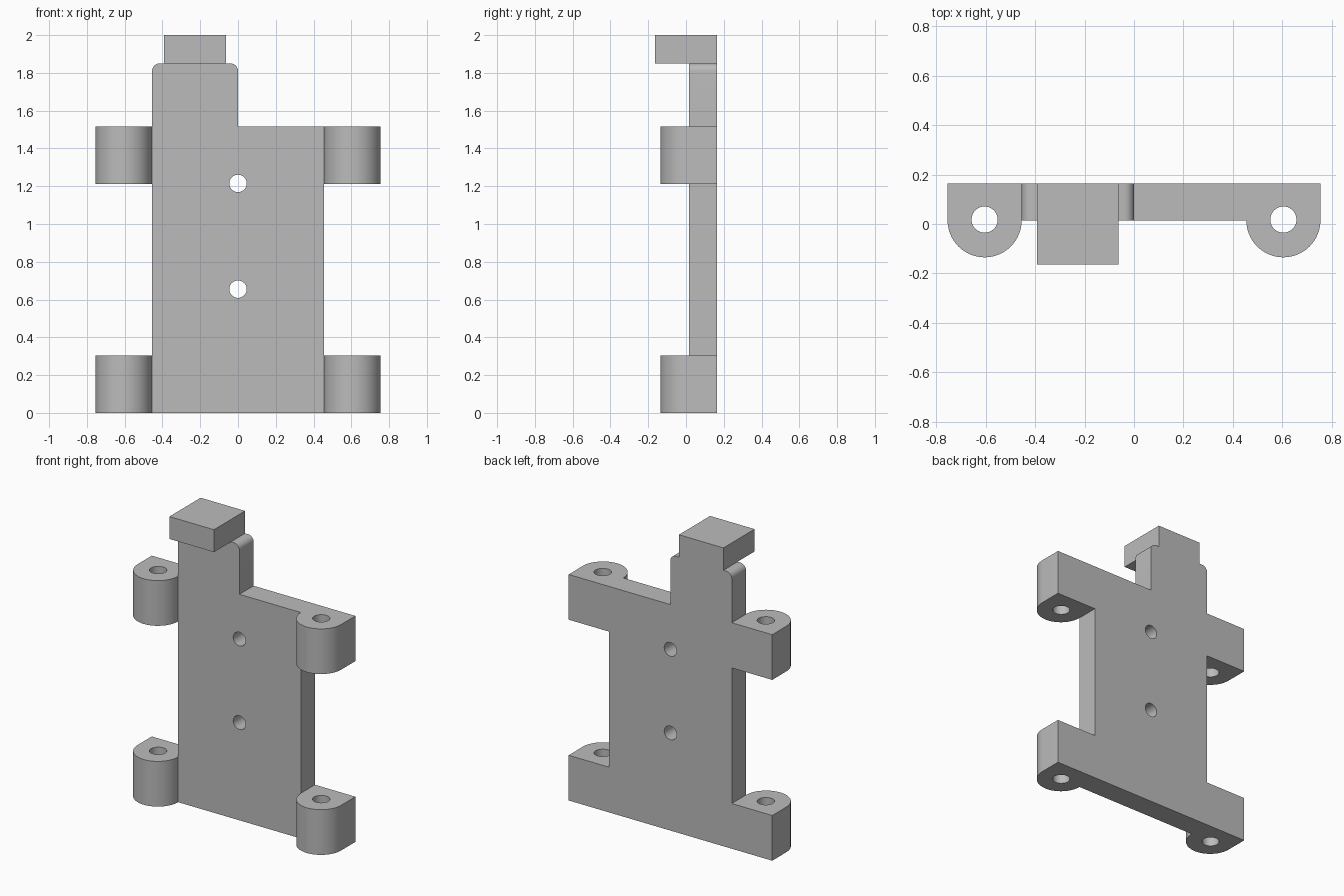
import bpy, bmesh
from math import cos, sin, pi, radians
from mathutils import Vector

cube = bpy.data.objects.get("Cube")
if cube:
    bpy.data.objects.remove(cube, do_unlink=True)

grey = bpy.data.materials.new("light grey")
grey.use_nodes = True
grey.diffuse_color = (0.5, 0.5, 0.5, 1)
grey.node_tree.nodes["Principled BSDF"].inputs["Base Color"].default_value = (0.5, 0.5, 0.5, 1)


def arc(cx, cy, r, start, end, steps):
    """Points along an arc, angles in degrees."""
    angles = [radians(start + (end - start) * i / steps) for i in range(steps + 1)]
    return [(cx + r * cos(a), cy + r * sin(a)) for a in angles]


def circle(cx, cy, r, steps=40):
    return arc(cx, cy, r, 0, 360, steps)[:-1]


def extrude(name, loops, axis, start, end):
    """Fill an outline with holes and extrude it along y or z."""
    bm = bmesh.new()
    for loop in loops:
        verts = [bm.verts.new((a, start, b) if axis == "y" else (a, b, start))
                 for a, b in loop]
        for i, v in enumerate(verts):
            bm.edges.new((verts[i - 1], v))
    bmesh.ops.triangle_fill(bm, edges=bm.edges[:], use_beauty=True)
    out = bmesh.ops.extrude_face_region(bm, geom=bm.faces[:])
    moved = [g for g in out["geom"] if isinstance(g, bmesh.types.BMVert)]
    step = Vector((0, end - start, 0)) if axis == "y" else Vector((0, 0, end - start))
    bmesh.ops.translate(bm, verts=moved, vec=step)
    bmesh.ops.recalc_face_normals(bm, faces=bm.faces[:])
    mesh = bpy.data.meshes.new(name)
    bm.to_mesh(mesh)
    bm.free()
    mesh.materials.append(grey)
    obj = bpy.data.objects.new(name, mesh)
    bpy.context.collection.objects.link(obj)
    bpy.ops.object.select_all(action="DESELECT")
    obj.select_set(True)
    bpy.context.view_layer.objects.active = obj
    bpy.ops.object.shade_smooth_by_angle(angle=radians(30))
    return obj


BACK, FRONT = 0.165, 0.015   # plate faces
HALF = 0.455                 # half width of plate
SHOULDER, NECK = 1.515, 1.85 # heights of plate and of its raised tab
FILLET = 0.04
LUG = 0.15                   # lug radius

# Back plate with raised tab, rounded at its top corners, and two screw holes
outline = [(-HALF, 0), (HALF, 0), (HALF, SHOULDER), (0, SHOULDER)]
outline += arc(-FILLET, NECK - FILLET, FILLET, 0, 90, 8)
outline += arc(-HALF + FILLET, NECK - FILLET, FILLET, 90, 180, 8)
screw_holes = [circle(0, z, 0.046) for z in (0.655, 1.215)]
extrude("back_plate", [outline] + screw_holes, "y", FRONT, BACK)

# Block on top of the tab, reaching forward
block = [(-0.393, -BACK), (-0.063, -BACK), (-0.063, BACK), (-0.393, BACK)]
extrude("top_block", [block], "z", NECK, 2.0)

# Four round-fronted lugs with vertical bores
for side, label in ((1, "left"), (-1, "right")):
    cx = side * (HALF + LUG)
    shape = [(cx + LUG, BACK), (cx - LUG, BACK)] + arc(cx, FRONT, LUG, 180, 360, 32)
    for level, low, high in (("lower", 0, 0.303), ("upper", 1.212, SHOULDER)):
        extrude(f"{level}_{label}_lug", [shape, circle(cx, 0.018, 0.053)], "z", low, high)
